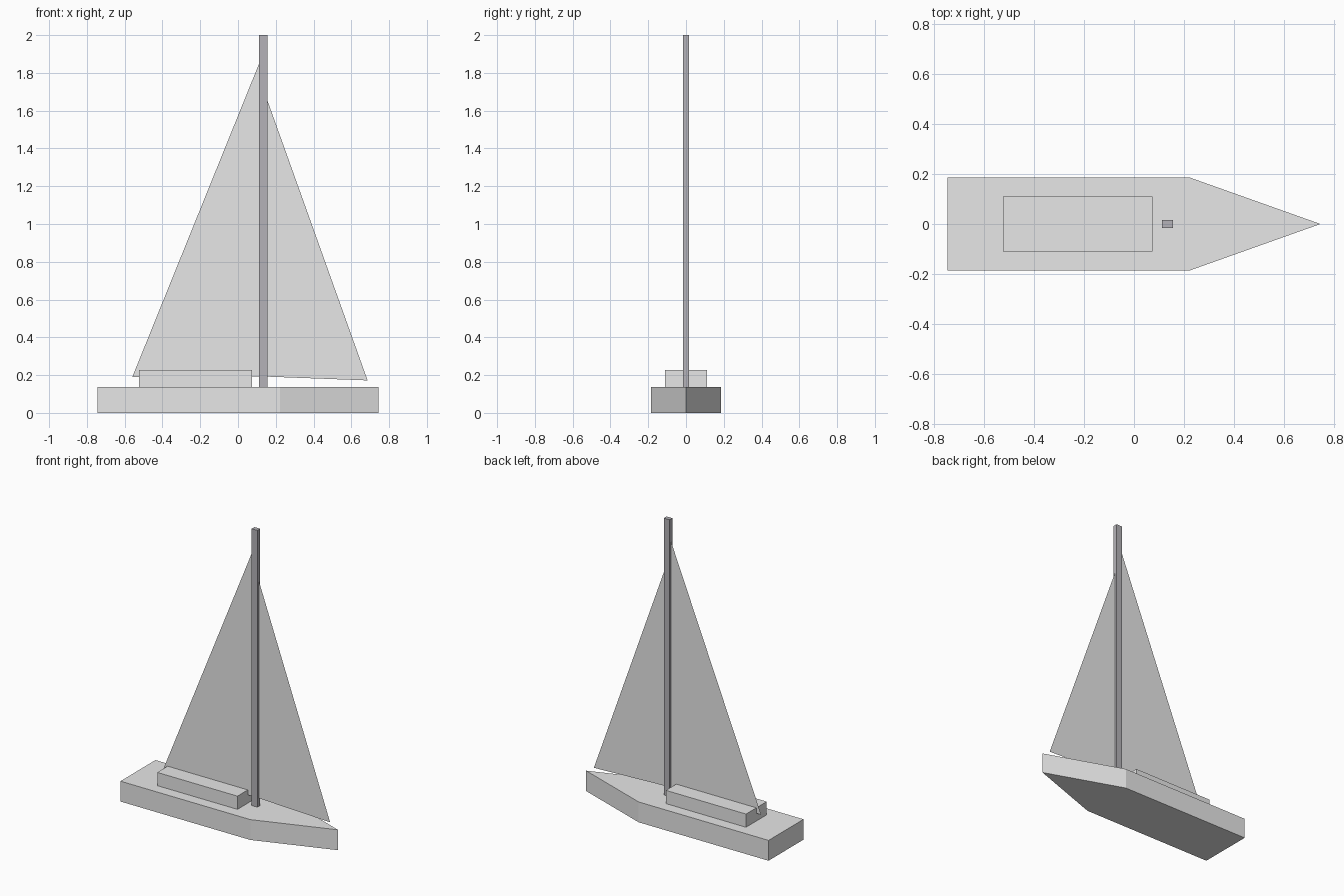
import bpy

cube = bpy.data.objects.get("Cube")
if cube:
    bpy.data.objects.remove(cube, do_unlink=True)


def material(name, rgb):
    mat = bpy.data.materials.new(name)
    mat.use_nodes = True
    mat.diffuse_color = (*rgb, 1)
    mat.node_tree.nodes["Principled BSDF"].inputs["Base Color"].default_value = (*rgb, 1)
    return mat


def add_object(name, verts, faces, mat):
    mesh = bpy.data.meshes.new(name)
    mesh.from_pydata(verts, [], faces)
    mesh.materials.append(mat)
    obj = bpy.data.objects.new(name, mesh)
    bpy.context.collection.objects.link(obj)
    return obj


def prism(name, outline, bottom, top, mat):
    """Extrude a counter-clockwise plan outline between two heights."""
    n = len(outline)
    verts = [(x, y, z) for z in (bottom, top) for x, y in outline]
    faces = [tuple(reversed(range(n))), tuple(range(n, 2 * n))]
    faces += [(i, (i + 1) % n, (i + 1) % n + n, i + n) for i in range(n)]
    return add_object(name, verts, faces, mat)


def rectangle(x0, x1, half):
    return [(x0, -half), (x1, -half), (x1, half), (x0, half)]


def sail(name, corners, mat):
    """Flat triangular cloth on the centre plane."""
    return add_object(name, [(x, 0, z) for x, z in corners], [(0, 1, 2)], mat)


pale_grey = material("pale grey", (0.8, 0.8, 0.8))
mast_grey = material("mast grey", (0.46, 0.45, 0.48))

DECK = 0.137
MAST_BACK, MAST_FRONT = 0.112, 0.155

# Hull with pointed bow, cabin and mast
prism("hull", [(-0.745, -0.186), (0.222, -0.186), (0.745, 0),
               (0.222, 0.186), (-0.745, 0.186)], 0, DECK, pale_grey)
prism("cabin", rectangle(-0.524, 0.073, 0.11), DECK, 0.226, pale_grey)
prism("mast", rectangle(MAST_BACK, MAST_FRONT, 0.015), DECK, 2, mast_grey)

# Sails on either side of the mast
sail("main_sail", [(-0.56, 0.189), (MAST_BACK, 0.192), (MAST_BACK, 1.85)], pale_grey)
sail("fore_sail", [(MAST_FRONT, 0.192), (0.686, 0.172), (MAST_FRONT, 1.656)], pale_grey)
